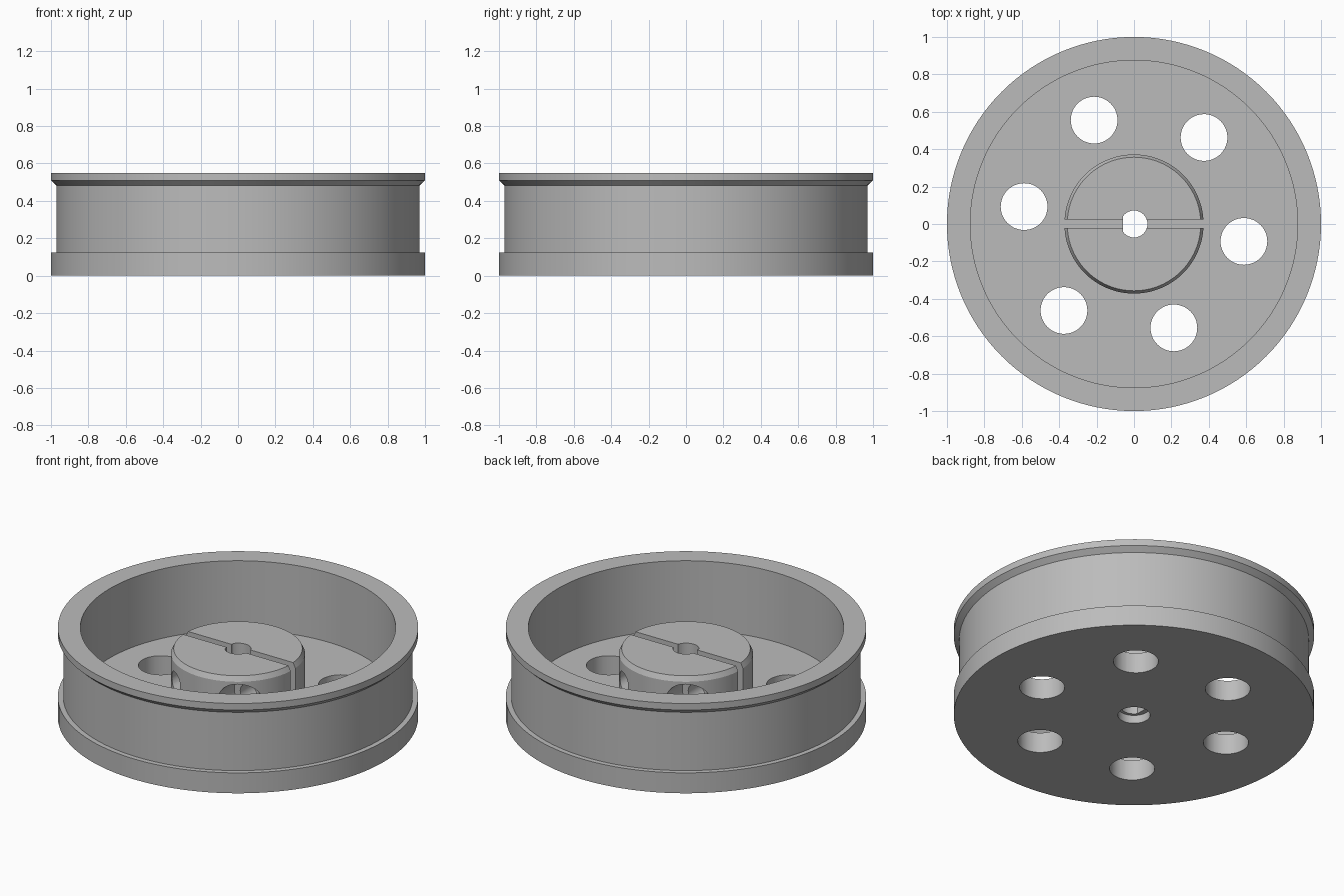
import bpy, bmesh, math
from mathutils import Matrix, Vector

if "Cube" in bpy.data.objects:
    bpy.data.objects.remove(bpy.data.objects["Cube"])

grey = bpy.data.materials.new("plain_grey")
grey.diffuse_color = (0.5, 0.5, 0.5, 1)
grey.use_nodes = True
grey.node_tree.nodes["Principled BSDF"].inputs["Base Color"].default_value = grey.diffuse_color

FLOOR, HUB_TOP = 0.125, 0.42


def make_object(name, bm):
    bmesh.ops.recalc_face_normals(bm, faces=bm.faces)
    mesh = bpy.data.meshes.new(name)
    bm.to_mesh(mesh)
    bm.free()
    mesh.materials.append(grey)
    obj = bpy.data.objects.new(name, mesh)
    bpy.context.collection.objects.link(obj)
    return obj


def lathe(name, profile, segments=128):
    """Spin a closed (radius, z) outline that starts and ends on the axis."""
    bm = bmesh.new()
    verts = [bm.verts.new((r, 0, z)) for r, z in profile]
    edges = [bm.edges.new(p) for p in zip(verts, verts[1:])]
    bmesh.ops.spin(bm, geom=verts + edges, axis=(0, 0, 1), cent=(0, 0, 0),
                   steps=segments, angle=math.tau)
    bmesh.ops.remove_doubles(bm, verts=bm.verts, dist=1e-4)
    return make_object(name, bm)


def rod(name, radius, start, end, flat=None, segments=48):
    """Cylinder between two points; flat trims one side to a D section."""
    a, b = Vector(start), Vector(end)
    bm = bmesh.new()
    turn = (b - a).to_track_quat('Z', 'Y').to_matrix().to_4x4()
    bmesh.ops.create_cone(bm, cap_ends=True, segments=segments,
                          radius1=radius, radius2=radius, depth=(b - a).length,
                          matrix=Matrix.Translation((a + b) / 2) @ turn)
    if flat is not None:
        cut = bmesh.ops.bisect_plane(bm, geom=bm.verts[:] + bm.edges[:] + bm.faces[:],
                                     plane_co=(flat, 0, 0), plane_no=(-1, 0, 0),
                                     clear_outer=True)
        rim = [e for e in cut["geom_cut"] if isinstance(e, bmesh.types.BMEdge)]
        bmesh.ops.edgeloop_fill(bm, edges=rim)
    return make_object(name, bm)


def box(name, size, centre):
    bm = bmesh.new()
    bmesh.ops.create_cube(bm, size=1, matrix=Matrix.Translation(centre)
                          @ Matrix.Diagonal((*size, 1)))
    return make_object(name, bm)


def cut(target, cutters):
    for c in cutters:
        mod = target.modifiers.new("cut", 'BOOLEAN')
        mod.operation, mod.solver, mod.object = 'DIFFERENCE', 'EXACT', c
        bpy.context.view_layer.objects.active = target
        bpy.ops.object.modifier_apply(modifier=mod.name)
        bpy.data.objects.remove(c)


def smooth(obj):
    bpy.ops.object.select_all(action='DESELECT')
    obj.select_set(True)
    bpy.context.view_layer.objects.active = obj
    bpy.ops.object.shade_smooth_by_angle(angle=math.radians(25))


# Wheel: web plate, grooved outer wall and two flanges
wheel = lathe("wheel_rim", [(0, 0), (1, 0), (1, 0.125), (0.97, 0.125), (0.97, 0.482),
                            (1, 0.51), (1, 0.55), (0.875, 0.55), (0.875, FLOOR),
                            (0, FLOOR)])
holes = []
for i in range(6):
    a = math.radians(-9 + 60 * i)
    x, y = 0.595 * math.cos(a), 0.595 * math.sin(a)
    holes.append(rod("hole_cutter", 0.125, (x, y, -0.1), (x, y, 0.3)))
holes.append(rod("bore_cutter", 0.072, (0, 0, -0.1), (0, 0, 0.6), flat=-0.06))
holes.append(rod("bore_recess_cutter", 0.09, (0, 0, -0.1), (0, 0, 0.05)))
cut(wheel, holes)
smooth(wheel)

# Split clamping hub with a chamfered top edge
hub = lathe("clamp_hub", [(0, FLOOR), (0.372, FLOOR), (0.372, HUB_TOP - 0.03),
                          (0.357, HUB_TOP), (0, HUB_TOP)])
cutters = [rod("bore_cutter", 0.072, (0, 0, -0.1), (0, 0, 0.6), flat=-0.06)]
# Clamp screw passages, each with a wide head pocket on one side
for s in (1, -1):
    x, z = 0.21 * s, 0.28
    cutters.append(rod("screw_cutter", 0.055, (x, -0.5, z), (x, 0.5, z), segments=32))
    cutters.append(rod("head_cutter", 0.095, (x, -0.5 * s, z), (x, -0.2 * s, z)))
# Slot across the hub
cutters.append(box("slot_cutter", (1, 0.046, 1), (0, 0.002, 0.3)))
cut(hub, cutters)
smooth(hub)
